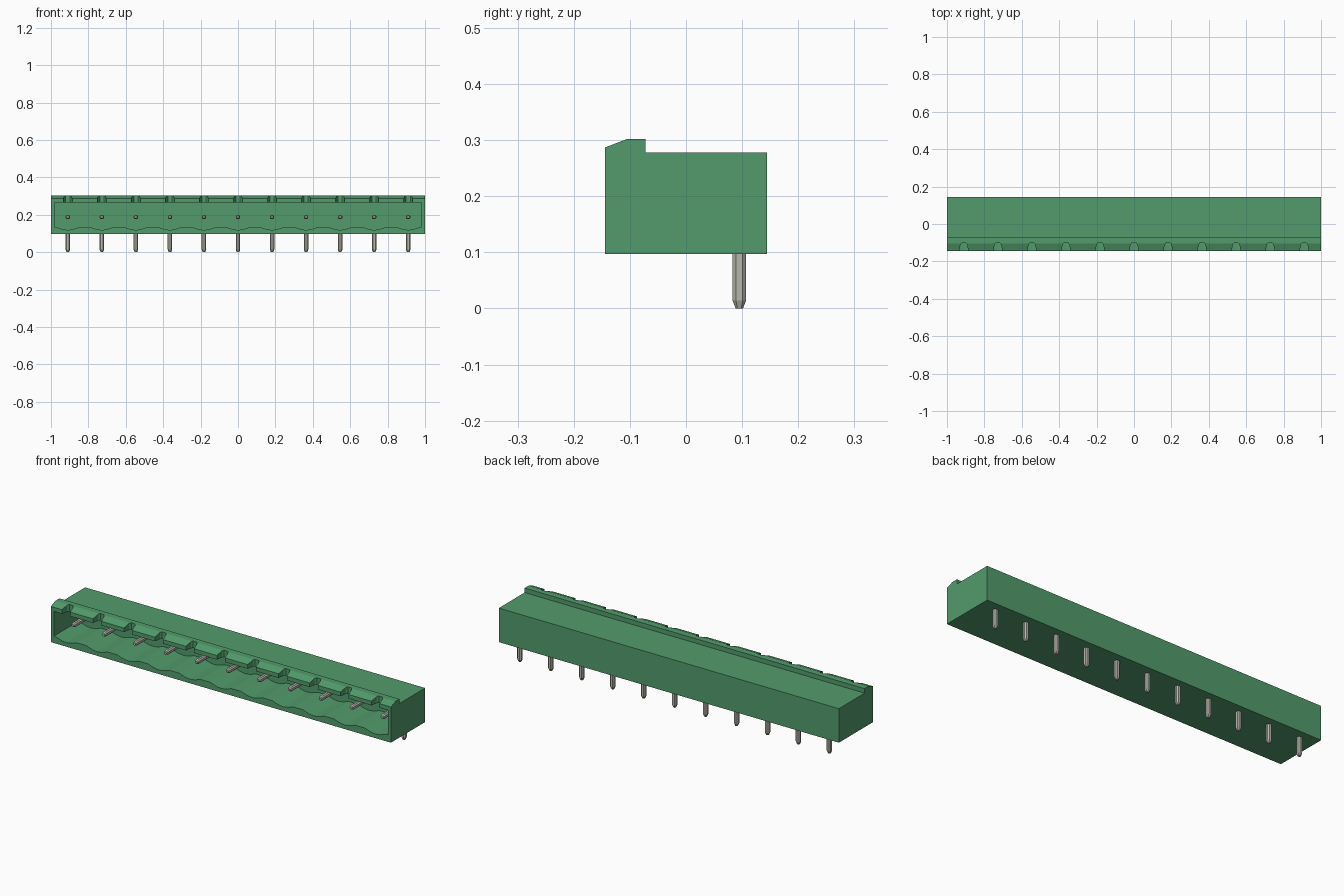
import bpy, bmesh, math
from mathutils import Vector

cube = bpy.data.objects.get("Cube")
if cube:
    bpy.data.objects.remove(cube, do_unlink=True)

PITCH = 0.182
PIN_X = [(i - 5) * PITCH for i in range(11)]
PIN_Y, PIN_Z = 0.095, 0.188
BACK_WALL = 0.06


def material(name, rgb):
    m = bpy.data.materials.new(name)
    m.use_nodes = True
    m.diffuse_color = (*rgb, 1)
    bsdf = m.node_tree.nodes["Principled BSDF"]
    bsdf.inputs["Base Color"].default_value = (*rgb, 1)
    bsdf.inputs["Roughness"].default_value = 0.6
    return m


green = material("green plastic", (0.084, 0.33, 0.15))
metal = material("tinned metal", (0.47, 0.47, 0.41))


def loft(bm, rings):
    """Skin a closed solid through rings of equal point count."""
    rows = [[bm.verts.new(p) for p in ring] for ring in rings]
    n = len(rows[0])
    for a, b in zip(rows, rows[1:]):
        for i in range(n):
            j = (i + 1) % n
            bm.faces.new((a[i], a[j], b[j], b[i]))
    bm.faces.new(rows[0][::-1])
    bm.faces.new(rows[-1])


def finish(name, bm, mat):
    bmesh.ops.recalc_face_normals(bm, faces=bm.faces)
    mesh = bpy.data.meshes.new(name)
    bm.to_mesh(mesh)
    bm.free()
    mesh.materials.append(mat)
    ob = bpy.data.objects.new(name, mesh)
    bpy.context.collection.objects.link(ob)
    return ob


def cut(ob, cutter):
    mod = ob.modifiers.new("cut", "BOOLEAN")
    mod.operation, mod.solver, mod.object = "DIFFERENCE", "EXACT", cutter
    bpy.context.view_layer.objects.active = ob
    bpy.ops.object.modifier_apply(modifier=mod.name)
    bpy.data.objects.remove(cutter, do_unlink=True)


# Housing: side profile with the raised front ridge, extruded along x
profile = [(-0.144, 0.097), (0.144, 0.097), (0.144, 0.278), (-0.072, 0.278),
           (-0.072, 0.302), (-0.105, 0.302), (-0.144, 0.287)]
bm = bmesh.new()
loft(bm, [[(x, y, z) for y, z in profile] for x in (-1, 1)])
housing = finish("housing", bm, green)

# Socket cavity: open at the front, floor dips in an arc under each pin
floor = [(-0.982, 0.134)]
for x in PIN_X:
    for k in range(9):
        t = k / 4 - 1
        floor.append((x + 0.062 * t, 0.134 - 0.015 * math.cos(t * math.pi / 2)))
floor += [(0.982, 0.134), (0.982, 0.265), (-0.982, 0.265)]
bm = bmesh.new()
loft(bm, [[(x, y, z) for x, z in floor] for y in (-0.16, BACK_WALL)])
cut(housing, finish("cavity_cutter", bm, green))

# Notches through the ridge above every pin, narrowing towards the back
notch = [(-0.027, -0.16), (0.027, -0.16), (0.024, -0.144), (0.018, -0.11),
         (0.011, -0.101), (-0.011, -0.101), (-0.018, -0.11), (-0.024, -0.144)]
bm = bmesh.new()
for px in PIN_X:
    loft(bm, [[(px + x, y, z) for x, y in notch] for z in (0.255, 0.32)])
cut(housing, finish("notch_cutter", bm, green))


# Pins: bars with chamfered corners and a tapered tip
def bar(bm, tip, end, u, v, half):
    tip, end = Vector(tip), Vector(end)
    step = (end - tip).normalized() * 0.014
    c = half * 0.5
    octagon = [(half, -c), (half, c), (c, half), (-c, half),
               (-half, c), (-half, -c), (-c, -half), (c, -half)]
    rings = []
    for centre, s in ((tip, 0.55), (tip + step, 1), (end, 1)):
        rings.append([centre + Vector(u) * a * s + Vector(v) * b * s
                      for a, b in octagon])
    loft(bm, rings)


X, Y, Z = (1, 0, 0), (0, 1, 0), (0, 0, 1)
for i, px in enumerate(PIN_X):
    bm = bmesh.new()
    bar(bm, (px, PIN_Y, 0), (px, PIN_Y, PIN_Z + 0.012), X, Y, 0.012)
    bar(bm, (px, -0.092, PIN_Z), (px, PIN_Y, PIN_Z), X, Z, 0.0115)
    finish(f"pin_{i + 1}", bm, metal)
